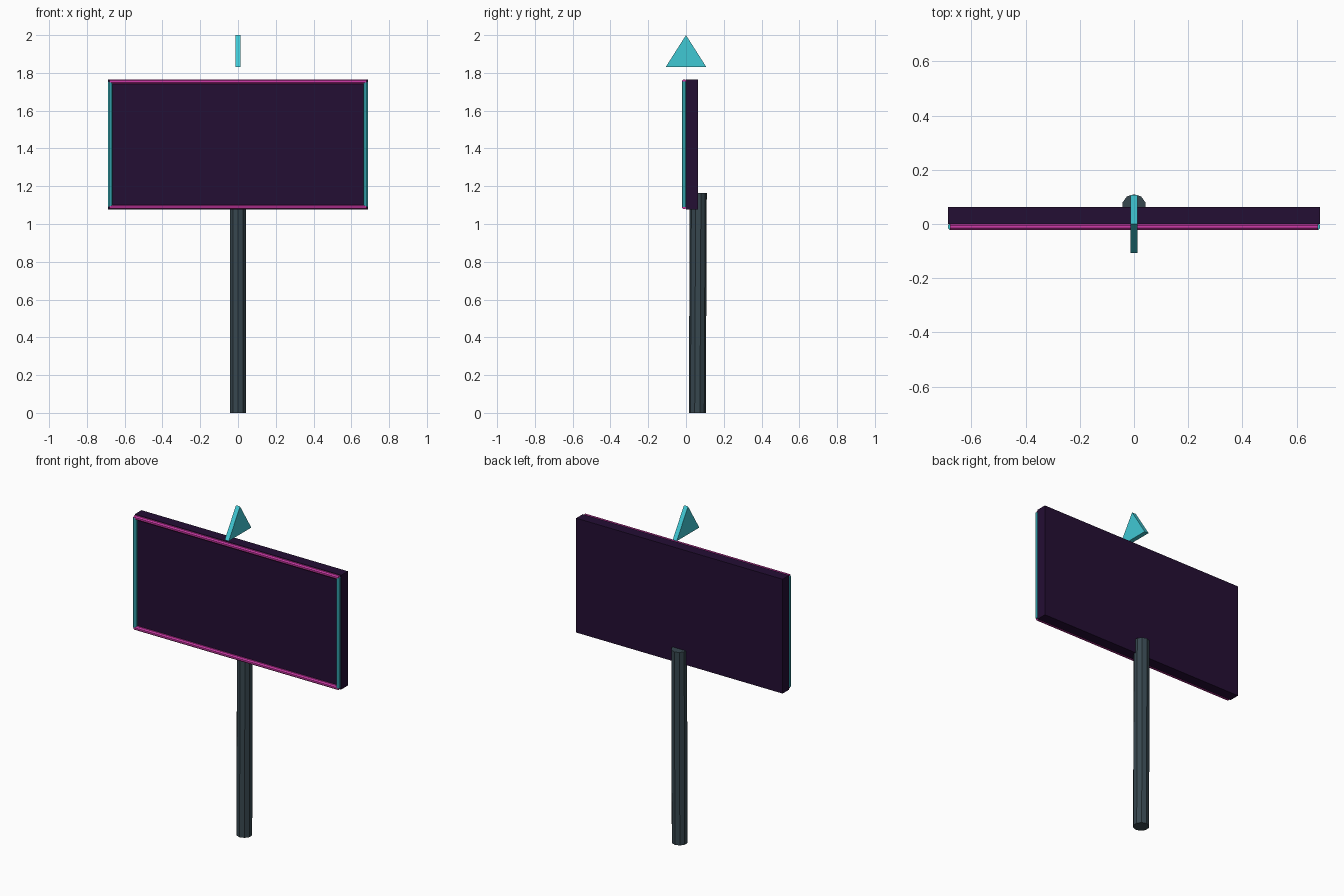
import bpy, bmesh, math
from mathutils import Vector

if "Cube" in bpy.data.objects:
    bpy.data.objects.remove(bpy.data.objects["Cube"])


def material(name, rgb):
    m = bpy.data.materials.new(name)
    lin = [(c / 255 / 12.92) if c < 10 else ((c / 255 + 0.055) / 1.055) ** 2.4 for c in rgb]
    m.diffuse_color = (*lin, 1)
    m.use_nodes = True
    m.node_tree.nodes["Principled BSDF"].inputs["Base Color"].default_value = m.diffuse_color
    return m


PURPLE = material("dark purple", (36, 14, 52))
MAGENTA = material("magenta", (208, 58, 170))
CYAN = material("cyan", (64, 200, 212))
SLATE = material("slate grey", (55, 71, 79))


def add_object(name, bm, mat):
    bmesh.ops.recalc_face_normals(bm, faces=bm.faces)
    me = bpy.data.meshes.new(name)
    bm.to_mesh(me)
    bm.free()
    me.materials.append(mat)
    ob = bpy.data.objects.new(name, me)
    bpy.context.collection.objects.link(ob)
    return ob


def box(name, lo, hi, mat):
    bm = bmesh.new()
    bmesh.ops.create_cube(bm, size=1)
    for v in bm.verts:
        v.co = [l + (c + 0.5) * (h - l) for c, l, h in zip(v.co, lo, hi)]
    return add_object(name, bm, mat)


def tube(name, a, b, radius, sides, mat, turn=0.0):
    """Capped prism from a to b."""
    a, b = Vector(a), Vector(b)
    axis = (b - a).normalized()
    u = Vector((0, 1, 0))
    u = (u - axis * u.dot(axis)).normalized()
    w = axis.cross(u)
    bm = bmesh.new()
    rings = []
    for p in (a, b):
        rings.append([bm.verts.new(p + radius * (math.cos(t) * u + math.sin(t) * w))
                      for t in (turn + 2 * math.pi * i / sides for i in range(sides))])
    for i in range(sides):
        j = (i + 1) % sides
        bm.faces.new((rings[0][i], rings[0][j], rings[1][j], rings[1][i]))
    bm.faces.new(rings[0])
    bm.faces.new(rings[1])
    return add_object(name, bm, mat)


# sign board
box("sign_panel", (-0.687, 0.0, 1.078), (0.687, 0.063, 1.766), PURPLE)

# glowing tubes round the front edge
R, Y, X, Z0, Z1 = 0.0125, -0.010, 0.676, 1.090, 1.754
OCT = math.pi / 8
for name, z in (("top_tube", Z1), ("bottom_tube", Z0)):
    tube(name, (-0.680, Y, z), (0.680, Y, z), R, 8, MAGENTA, OCT)
for name, x in (("left_tube", -X), ("right_tube", X)):
    tube(name, (x, Y, Z0), (x, Y, Z1), R, 8, CYAN, OCT)

# post behind the board, leaning back very slightly
post = tube("post", (0, 0.060, 0), (0, 0.065, 1.163), 0.045, 10, SLATE)
for v in post.data.vertices:
    v.co.z = 0.0 if v.co.z < 0.5 else 1.163

# floating triangular pointer above the board
bm = bmesh.new()
sides = [[bm.verts.new((x, y, z)) for y, z in ((-0.107, 1.832), (0.107, 1.832), (0, 2.0))]
         for x in (-0.0135, 0.0135)]
for i in range(3):
    j = (i + 1) % 3
    bm.faces.new((sides[0][i], sides[0][j], sides[1][j], sides[1][i]))
for s in sides:
    bm.faces.new(s)
add_object("triangle_pointer", bm, CYAN)
